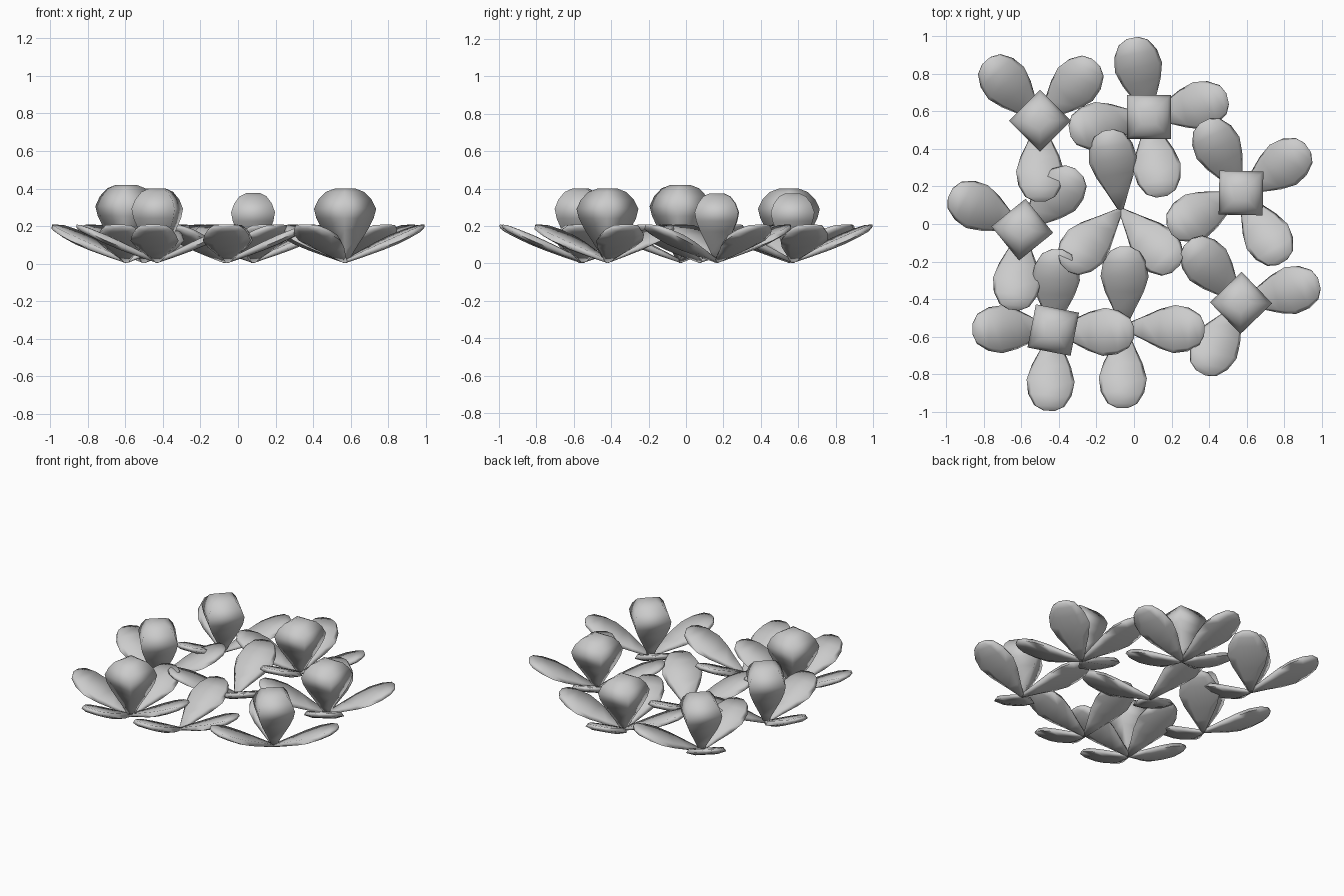
import bpy, math
from mathutils import Matrix, Vector

if "Cube" in bpy.data.objects:
    bpy.data.objects.remove(bpy.data.objects["Cube"])

# petal outline: distance from the flower centre, half width, half thickness
PETAL = [(0.0, 0.014, 0.010), (0.10, 0.060, 0.019), (0.19, 0.104, 0.025),
         (0.27, 0.128, 0.027), (0.345, 0.116, 0.024), (0.405, 0.080, 0.019),
         (0.43, 0.030, 0.010)]
# closed bud: height, half width of the square section
BUD = [(0.01, 0.012), (0.07, 0.036), (0.18, 0.086), (0.24, 0.108), (0.29, 0.117),
       (0.34, 0.100), (0.38, 0.072), (0.398, 0.038)]


def make(name, rings, centre, degrees, angle):
    """Skin a list of equal closed rings, cap both ends, place and shade."""
    n = len(rings[0])
    verts = [v for r in rings for v in r]
    faces = [(i * n + j, i * n + (j + 1) % n, (i + 1) * n + (j + 1) % n, (i + 1) * n + j)
             for i in range(len(rings) - 1) for j in range(n)]
    faces += [tuple(reversed(range(n))), tuple(range(len(verts) - n, len(verts)))]
    mesh = bpy.data.meshes.new(name)
    mesh.from_pydata(verts, [], faces)
    ob = bpy.data.objects.new(name, mesh)
    bpy.context.collection.objects.link(ob)
    ob.matrix_world = (Matrix.Translation((*centre, 0))
                       @ Matrix.Rotation(math.radians(degrees), 4, 'Z'))
    bpy.ops.object.select_all(action='DESELECT')
    ob.select_set(True)
    bpy.context.view_layer.objects.active = ob
    bpy.ops.object.shade_smooth_by_angle(angle=math.radians(angle))


def petal(centre, degrees):
    rings = []
    for r, w, t in PETAL:
        z = 0.013 + 0.435 * r
        rings.append([Vector(p) for p in (
            (r, -w, z - 0.3 * t), (r, -0.55 * w, z - t), (r, 0.55 * w, z - t),
            (r, w, z - 0.3 * t), (r, 0.85 * w, z + 0.8 * t), (r, -0.85 * w, z + 0.8 * t))])
    make("petal", rings, centre, degrees, 100)


def bud(centre, degrees, height):
    rings = [[Vector((x * h, y * h, z * height / 0.398))
              for x, y in ((-1, -1), (1, -1), (1, 1), (-1, 1))] for z, h in BUD]
    make("bud", rings, centre, degrees, 100)


# flowers: centre, petal directions, bud (rotation, height) or None
FLOWERS = [
    ((-0.50, 0.55), (132, 46, 270), (45, 0.40)),
    ((0.08, 0.57), (102, 13, 190, 279), (0, 0.375)),
    ((0.57, 0.165), (117, 34, 301, 207), (-1, 0.375)),
    ((0.57, -0.42), (131, 14, 240), (44, 0.40)),
    ((-0.595, -0.03), (153, 45, 264), (39, 0.42)),
    ((-0.43, -0.565), (179, 267, 87, 358), (-11, 0.40)),
    ((-0.07, 0.075), (99, 226, 313), None),
    ((-0.055, -0.55), (89, 358, 269), None),
]
for centre, directions, top in FLOWERS:
    for a in directions:
        petal(centre, a)
    if top:
        bud(centre, *top)
